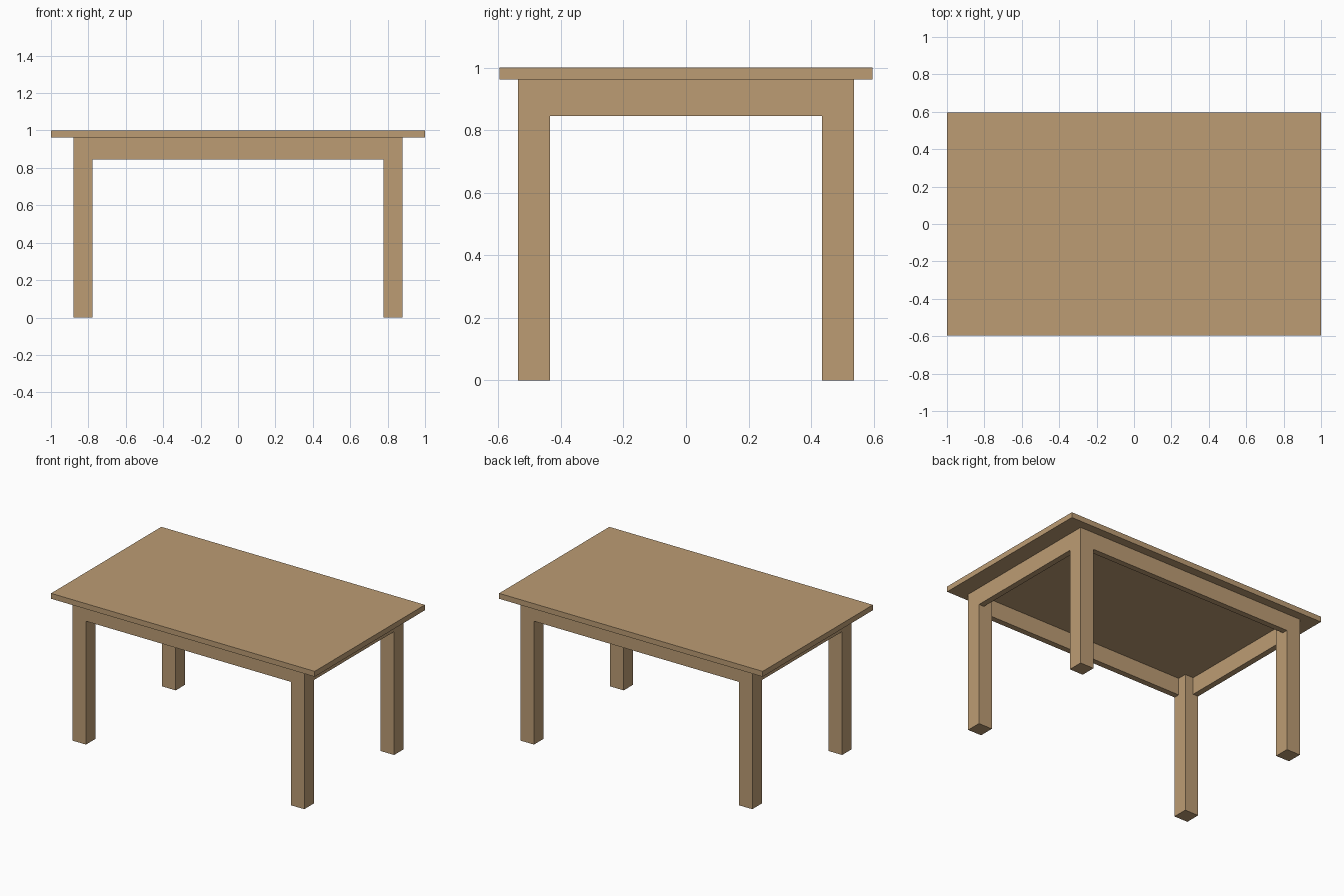
import bpy

if "Cube" in bpy.data.objects:
    bpy.data.objects.remove(bpy.data.objects["Cube"])

wood = bpy.data.materials.new("light wood")
wood.diffuse_color = (0.503, 0.333, 0.174, 1.0)
wood.use_nodes = True
wood.node_tree.nodes["Principled BSDF"].inputs["Base Color"].default_value = wood.diffuse_color


def box(name, x, y, z):
    """Axis-aligned box from (min, max) ranges."""
    bpy.ops.mesh.primitive_cube_add(
        size=1, location=[(a + b) / 2 for a, b in (x, y, z)])
    obj = bpy.context.object
    obj.name = name
    for v in obj.data.vertices:
        for i, (a, b) in enumerate((x, y, z)):
            v.co[i] *= b - a
    obj.data.materials.append(wood)
    return obj


def span(sign, inner, outer):
    """Range between two distances on the chosen side of the centre."""
    return tuple(sorted((sign * inner, sign * outer)))


TOP_BOTTOM, APRON_BOTTOM = 0.963, 0.846
LEG_X, LEG_Y = (0.777, 0.88), (0.435, 0.538)
APRON = 0.04

# Table top
box("table_top", (-1, 1), (-0.597, 0.597), (TOP_BOTTOM, 1.0))

# Four square legs
for sx, side in ((-1, "left"), (1, "right")):
    for sy, end in ((-1, "front"), (1, "back")):
        box(f"{end}_{side}_leg", span(sx, *LEG_X), span(sy, *LEG_Y), (0, TOP_BOTTOM))

# Aprons between the legs, flush with their outer faces
for s, long_name, short_name in ((-1, "front_apron", "left_apron"),
                                 (1, "back_apron", "right_apron")):
    box(long_name, (-LEG_X[0], LEG_X[0]),
        span(s, LEG_Y[1] - APRON, LEG_Y[1]), (APRON_BOTTOM, TOP_BOTTOM))
    box(short_name, span(s, LEG_X[1] - APRON, LEG_X[1]),
        (-LEG_Y[0], LEG_Y[0]), (APRON_BOTTOM, TOP_BOTTOM))
